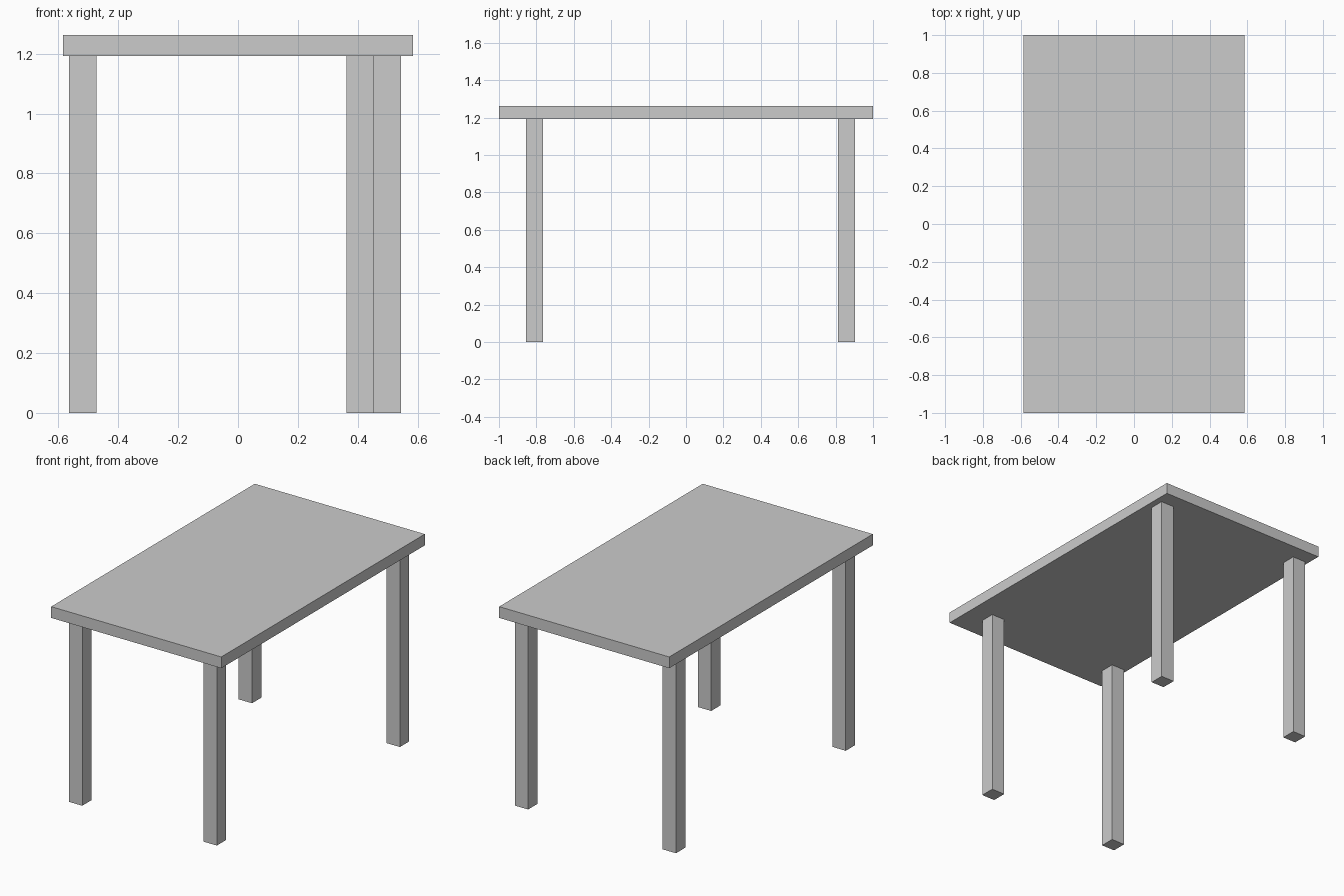
import bpy

if "Cube" in bpy.data.objects:
    bpy.data.objects.remove(bpy.data.objects["Cube"])

TOP_Z, UNDER_Z = 1.263, 1.193
LEG = 0.0915  # square leg thickness


def box(name, center, size):
    bpy.ops.mesh.primitive_cube_add(size=1, location=center)
    obj = bpy.context.object
    obj.name = name
    obj.scale = size
    bpy.ops.object.transform_apply(location=False, rotation=False, scale=True)
    return obj


# Table top slab
box("table_top", (0, 0, (TOP_Z + UNDER_Z) / 2), (1.17, 2.0, TOP_Z - UNDER_Z))

# Four legs; the front right one is set further inward
legs = {
    "front_left_leg": (-0.518, -0.81),
    "back_left_leg": (-0.518, 0.858),
    "front_right_leg": (0.408, -0.81),
    "back_right_leg": (0.499, 0.858),
}
for name, (x, y) in legs.items():
    box(name, (x, y, UNDER_Z / 2), (LEG, LEG, UNDER_Z))
